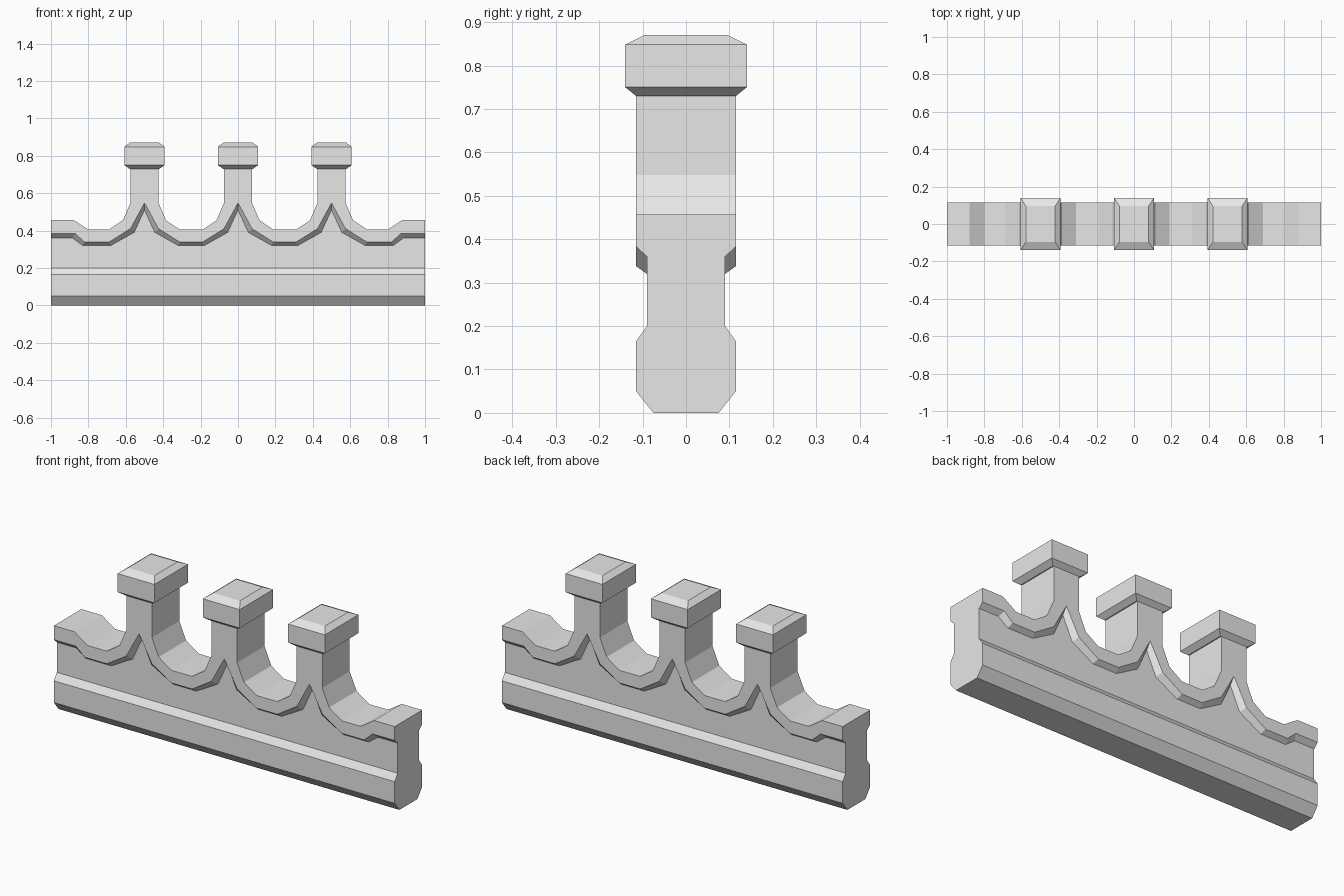
import bpy, bmesh

if "Cube" in bpy.data.objects:
    bpy.data.objects.remove(bpy.data.objects["Cube"])

stone = bpy.data.materials.new("grey stone")
stone.diffuse_color = (0.8, 0.8, 0.8, 1)
stone.use_nodes = True
stone.node_tree.nodes["Principled BSDF"].inputs["Base Color"].default_value = stone.diffuse_color


def make_object(name, bm):
    bmesh.ops.recalc_face_normals(bm, faces=bm.faces)
    mesh = bpy.data.meshes.new(name)
    bm.to_mesh(mesh)
    bm.free()
    mesh.materials.append(stone)
    obj = bpy.data.objects.new(name, mesh)
    bpy.context.collection.objects.link(obj)
    return obj


def stack(name, x, levels, bottom=True):
    """Stacked rectangles (z, half width, half depth) joined into a solid."""
    bm = bmesh.new()
    rings = [[bm.verts.new((x + sx * w, sy * d, z))
              for sx, sy in ((-1, -1), (1, -1), (1, 1), (-1, 1))]
             for z, w, d in levels]
    for a, b in zip(rings, rings[1:]):
        for i in range(4):
            j = (i + 1) % 4
            bm.faces.new((a[i], a[j], b[j], b[i]))
    bm.faces.new(rings[-1])
    if bottom:
        bm.faces.new(rings[0])
    return make_object(name, bm)


# Scalloped trim, left half: (top x, top z), (outer edge), (inner edge)
half = [
    ((-1.0, .457), (-1.0, .383), (-1.0, .36)),
    ((-.88, .457), (-.87, .383), (-.885, .36)),
    ((-.80, .405), (-.82, .338), (-.83, .32)),
    ((-.69, .405), (-.69, .338), (-.68, .32)),
    ((-.615, .455), (-.575, .41), (-.555, .39)),
    ((-.575, .548), (-.5, .548), (-.5, .51)),
    ((-.425, .548), (-.5, .548), (-.5, .51)),
    ((-.385, .455), (-.425, .41), (-.445, .39)),
    ((-.31, .405), (-.31, .338), (-.32, .32)),
    ((-.19, .405), (-.19, .338), (-.18, .32)),
    ((-.115, .455), (-.075, .41), (-.055, .39)),
    ((-.075, .548), (0, .548), (0, .51)),
]
sections = half + [tuple((-x, z) for x, z in s) for s in reversed(half)]

# Wall with plinth and scalloped trim, lofted along x
bm = bmesh.new()
cache = {}


def vert(x, y, z):
    key = (round(x, 4), round(y, 4), round(z, 4))
    if key not in cache:
        cache[key] = bm.verts.new(key)
    return cache[key]


def ring(section):
    top, outer, inner = section
    x = inner[0]
    side = [(top[0], .115, top[1]), (outer[0], .115, outer[1]),
            (x, .09, inner[1]), (x, .09, .2), (x, .115, .165),
            (x, .115, .05), (x, .075, 0)]
    return ([vert(*p) for p in side]
            + [vert(px, -py, pz) for px, py, pz in reversed(side)])


rings = [ring(s) for s in sections]
for a, b in zip(rings, rings[1:]):
    if a[1] is b[1]:
        continue          # a post stands on this gap
    for i in range(len(a)):
        j = (i + 1) % len(a)
        bm.faces.new((a[i], a[j], b[j], b[i]))
bm.faces.new(rings[0])
bm.faces.new(rings[-1])
make_object("wall", bm)

# Posts with bevelled caps
for label, x in (("left", -.5), ("middle", 0), ("right", .5)):
    stack(label + "_post", x, [(.548, .075, .115), (.735, .075, .115)], False)
    stack(label + "_cap", x, [(.73, .08, .115), (.75, .108, .14),
                              (.848, .108, .14), (.87, .078, .096)])
